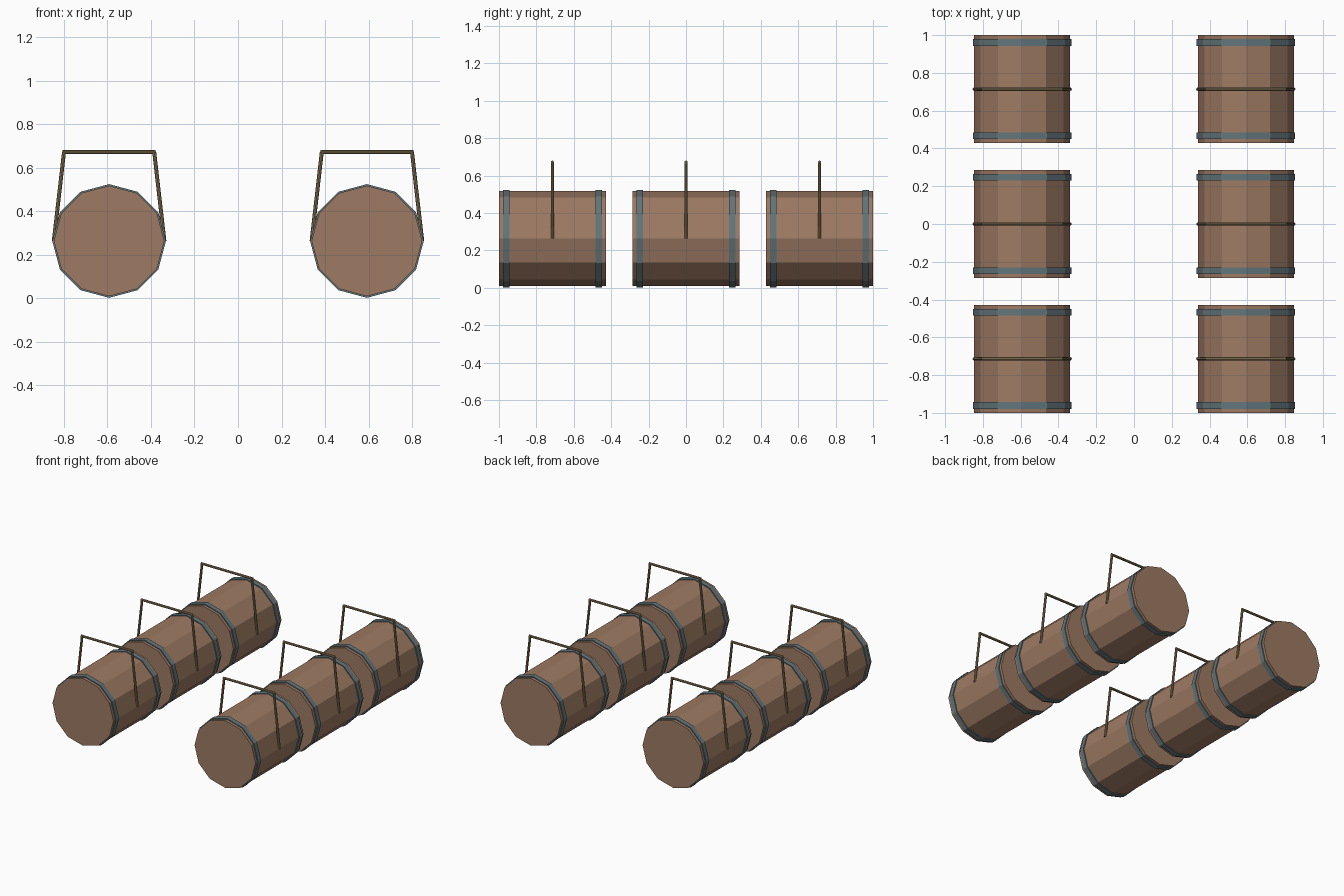
import bpy, bmesh, math
from mathutils import Vector, Matrix

if "Cube" in bpy.data.objects:
    bpy.data.objects.remove(bpy.data.objects["Cube"])

SIDES = 12
AXIS_Z = 0.263
LENGTH = 0.572
BARREL_R, HOOP_R = 0.254, 0.261


def material(name, colour):
    m = bpy.data.materials.new(name)
    m.use_nodes = True
    m.diffuse_color = (*colour, 1)
    m.node_tree.nodes["Principled BSDF"].inputs["Base Color"].default_value = (*colour, 1)
    return m


wood = material("brown wood", (0.34, 0.195, 0.125))
iron = material("blue grey iron", (0.125, 0.18, 0.2))
brass = material("dull brass", (0.27, 0.2, 0.1))


def finish(bm, name, mat):
    bmesh.ops.recalc_face_normals(bm, faces=bm.faces)
    mesh = bpy.data.meshes.new(name)
    bm.to_mesh(mesh)
    bm.free()
    mesh.materials.append(mat)
    return mesh


def lathe(name, mat, profile):
    """Turn a closed (radius, y) outline around the barrel axis."""
    bm = bmesh.new()
    rings = []
    for i in range(SIDES):
        a = math.tau * i / SIDES
        rings.append([bm.verts.new((r * math.cos(a), y, r * math.sin(a))) for r, y in profile])
    n = len(profile)
    for i in range(SIDES):
        p, q = rings[i], rings[(i + 1) % SIDES]
        for j in range(n):
            k = (j + 1) % n
            bm.faces.new((p[j], p[k], q[k], q[j]))
    return finish(bm, name, mat)


def add_rod(bm, start, end, radius=0.009):
    a, b = Vector(start), Vector(end)
    turn = (b - a).to_track_quat("Z", "Y").to_matrix().to_4x4()
    bmesh.ops.create_cone(bm, cap_ends=True, segments=8, radius1=radius, radius2=radius,
                          depth=(b - a).length, matrix=Matrix.Translation((a + b) / 2) @ turn)


# Barrel body: plain twelve-sided drum
bm = bmesh.new()
bmesh.ops.create_cone(bm, cap_ends=True, segments=SIDES, radius1=BARREL_R, radius2=BARREL_R,
                      depth=LENGTH, matrix=Matrix.Rotation(math.pi / 2, 4, "X"))
body = finish(bm, "barrel_body", wood)

# Raised iron band
w = 0.018
hoop = lathe("barrel_hoop", iron, [(BARREL_R - 0.006, -w), (HOOP_R, -w),
                                   (HOOP_R, w), (BARREL_R - 0.006, w)])

# Carrying handle: two leaning arms and a cross bar
bm = bmesh.new()
for s in (-1, 1):
    add_rod(bm, (s * 0.254, 0, 0), (s * 0.207, 0, 0.41))
add_rod(bm, (-0.214, 0, 0.408), (0.214, 0, 0.408))
handle = finish(bm, "barrel_handle", brass)


def place(name, mesh, x, y):
    ob = bpy.data.objects.new(name, mesh)
    ob.location = (x, y, AXIS_Z)
    bpy.context.collection.objects.link(ob)


# Two rows of three barrels
for side, x in (("right", -0.592), ("left", 0.592)):
    for spot, y in (("front", -0.714), ("middle", 0), ("back", 0.714)):
        tag = f"{side}_{spot}"
        place(f"{tag}_barrel", body, x, y)
        place(f"{tag}_front_hoop", hoop, x, y - 0.247)
        place(f"{tag}_back_hoop", hoop, x, y + 0.247)
        place(f"{tag}_handle", handle, x, y)
